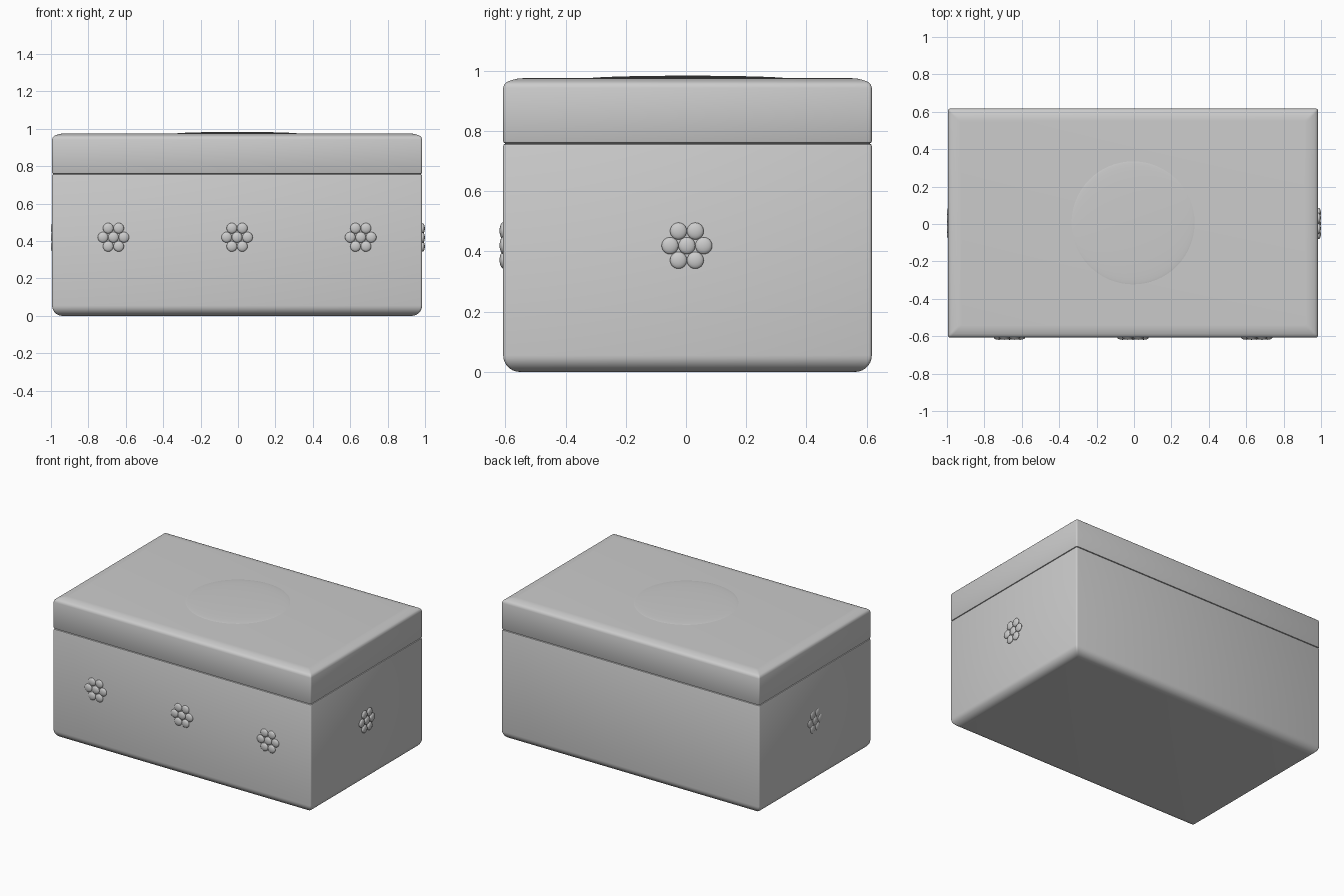
import bpy, bmesh, math
from mathutils import Matrix, Vector

if "Cube" in bpy.data.objects:
    bpy.data.objects.remove(bpy.data.objects["Cube"])

CX, CY = -0.005, 0.005      # box centre
HX, HY = 0.989, 0.612       # box half sizes


def finish(name, bm, angle=30):
    bmesh.ops.recalc_face_normals(bm, faces=bm.faces)
    me = bpy.data.meshes.new(name)
    bm.to_mesh(me)
    bm.free()
    ob = bpy.data.objects.new(name, me)
    bpy.context.collection.objects.link(ob)
    bpy.ops.object.select_all(action='DESELECT')
    ob.select_set(True)
    bpy.context.view_layer.objects.active = ob
    bpy.ops.object.shade_smooth_by_angle(angle=math.radians(angle))
    return ob


def rounded_box(name, profile, r=0.01, seg=3):
    """Stack rounded rectangles following (inset, z) pairs and cap the ends."""
    bm = bmesh.new()
    rings = []
    for inset, z in profile:
        ring = []
        for q, (sx, sy) in enumerate([(1, 1), (-1, 1), (-1, -1), (1, -1)]):
            for i in range(seg + 1):
                a = math.pi / 2 * (q + i / seg)
                ring.append(bm.verts.new((
                    CX + sx * (HX - inset - r) + r * math.cos(a),
                    CY + sy * (HY - inset - r) + r * math.sin(a), z)))
        rings.append(ring)
    n = len(rings[0])
    for lo, hi in zip(rings, rings[1:]):
        for i in range(n):
            j = (i + 1) % n
            bm.faces.new((lo[i], lo[j], hi[j], hi[i]))
    bm.faces.new(rings[0][::-1])
    bm.faces.new(rings[-1])
    return finish(name, bm)


# Box body: rounded bottom edge, tiny chamfer at the rim
R = 0.055
bottom = [(R * (1 - math.sin(t)), R * (1 - math.cos(t)))
          for t in (math.pi / 2 * i / 8 for i in range(9))]
rounded_box("box_body", bottom + [(0, 0.749), (0.002, 0.755), (0.007, 0.758)])

# Recessed seam between body and lid
rounded_box("seam", [(0.008, 0.75), (0.008, 0.77)])

# Lid: tiny chamfer below, soft shoulder above
rounded_box("lid", [(0.007, 0.759), (0.002, 0.761), (0, 0.766), (0, 0.943),
                    (0.004, 0.955), (0.010, 0.961), (0.020, 0.966),
                    (0.036, 0.971), (0.050, 0.974), (0.065, 0.975)])

# Shallow round dome on the lid
bm = bmesh.new()
bmesh.ops.create_uvsphere(bm, u_segments=64, v_segments=32, radius=1,
                          matrix=Matrix.Translation((CX, 0.006, 0.973))
                          @ Matrix.Diagonal((0.335, 0.335, 0.0105, 1)))
finish("lid_dome", bm, 60)


# Flowers: one flattened bead with six around it
def flower(name, centre, across, normal):
    bm = bmesh.new()
    up = Vector((0, 0, 1))
    spots = [(0, 0)] + [(0.056 * math.cos(k * math.pi / 3),
                         0.056 * math.sin(k * math.pi / 3)) for k in range(6)]
    scale = Matrix.Diagonal([0.012 if abs(c) else 0.028 for c in normal] + [1])
    for u, v in spots:
        p = Vector(centre) + across * u + up * v
        bmesh.ops.create_uvsphere(bm, u_segments=20, v_segments=12, radius=1,
                                  matrix=Matrix.Translation(p) @ scale)
    finish(name, bm, 60)


X, Y = Vector((1, 0, 0)), Vector((0, 1, 0))
for label, x in (("left", -0.666), ("middle", -0.005), ("right", 0.656)):
    flower("front_flower_" + label, (x, CY - HY, 0.42), X, Y)
flower("side_flower_right", (CX + HX + 0.003, 0.003, 0.419), Y, X)
flower("side_flower_left", (CX - HX + 0.005, 0.003, 0.419), Y, X)
